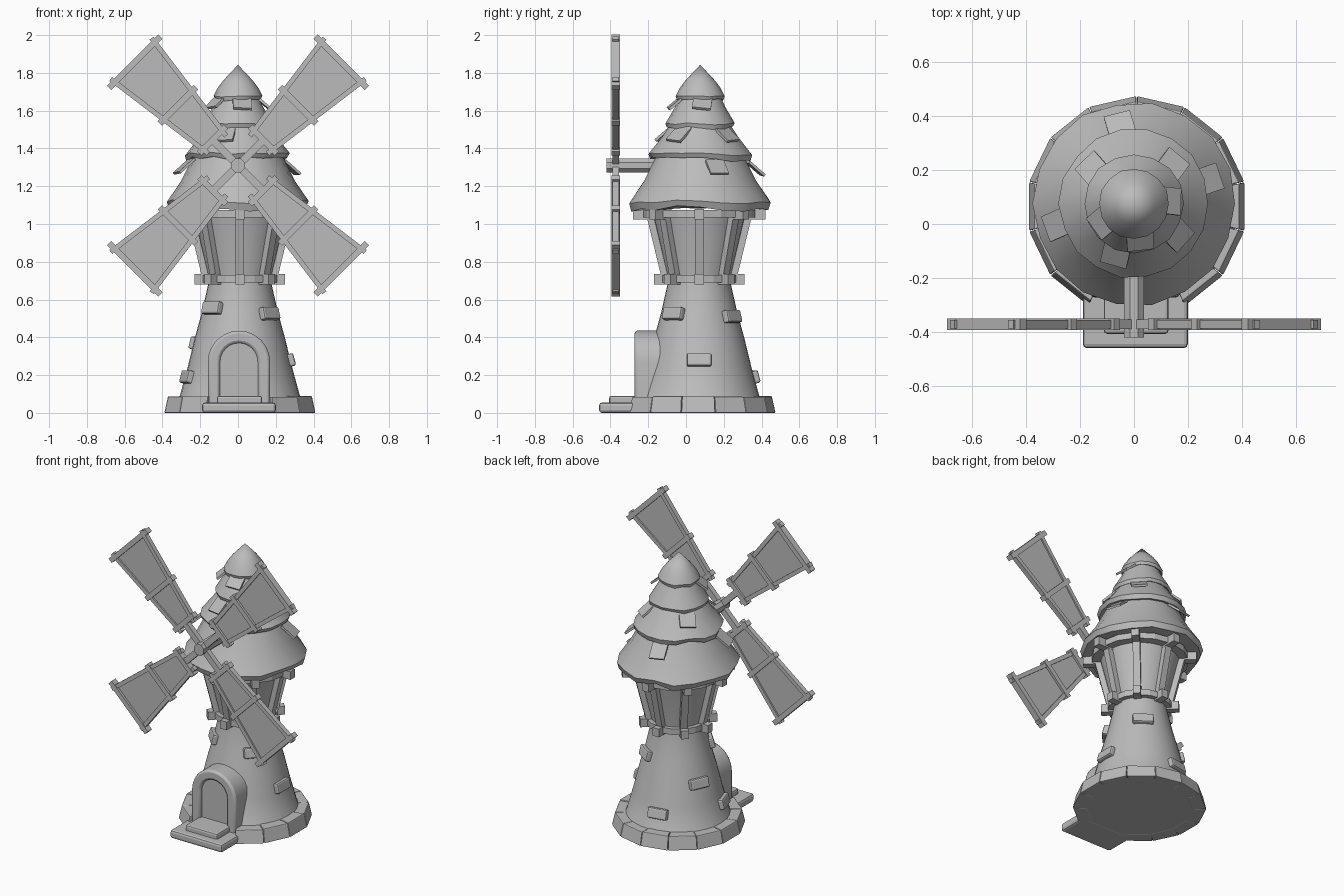
import bpy, bmesh, math, random
from mathutils import Matrix, Vector

if "Cube" in bpy.data.objects:
    bpy.data.objects.remove(bpy.data.objects["Cube"])

random.seed(4)
T, R = Matrix.Translation, Matrix.Rotation
CX, CY = 0.01, 0.07          # tower axis
HUB = Vector((0, -0.372, 1.31))

stone = bpy.data.materials.new("plain grey")
stone.diffuse_color = (0.5, 0.5, 0.5, 1)
stone.use_nodes = True
stone.node_tree.nodes["Principled BSDF"].inputs["Base Color"].default_value = stone.diffuse_color


def finish(name, bm, bevel=0.0, smooth=None):
    bmesh.ops.recalc_face_normals(bm, faces=bm.faces)
    me = bpy.data.meshes.new(name)
    bm.to_mesh(me)
    bm.free()
    me.materials.append(stone)
    ob = bpy.data.objects.new(name, me)
    bpy.context.collection.objects.link(ob)
    if bevel:
        m = ob.modifiers.new("bevel", 'BEVEL')
        m.width, m.segments, m.limit_method = bevel, 2, 'ANGLE'
    if smooth:
        bpy.context.view_layer.objects.active = ob
        ob.select_set(True)
        bpy.ops.object.shade_smooth_by_angle(angle=math.radians(smooth))
        ob.select_set(False)
    return ob


def box(bm, size, mat):
    bmesh.ops.create_cube(bm, size=1, matrix=mat @ Matrix.Diagonal((*size, 1)))


def radial(deg, r, z, tilt=0, cx=CX, cy=CY):
    """Frame on the tower: local x points outwards, z up the slope."""
    return (T((cx, cy, 0)) @ R(math.radians(deg), 4, 'Z') @ T((r, 0, z))
            @ R(math.radians(tilt), 4, 'Y'))


def lathe(name, profile, n, cx=CX, cy=CY, jitter=None, smooth=40):
    """Spin an (r, z) profile; jitter maps profile rows to rim unevenness."""
    bm = bmesh.new()
    rows = []
    offs = [random.uniform(-1, 1) for _ in range(n)]
    for i, (r, z) in enumerate(profile):
        j = (jitter or {}).get(i, 0)
        if r == 0:
            rows.append([bm.verts.new((cx, cy, z))] * n)
            continue
        rows.append([bm.verts.new((cx + (r - j * offs[k] * .5) * math.cos(2 * math.pi * k / n),
                                   cy + (r - j * offs[k] * .5) * math.sin(2 * math.pi * k / n),
                                   z + j * offs[k])) for k in range(n)])
    for a, b in zip(rows, rows[1:]):
        for k in range(n):
            q = [a[k], a[(k + 1) % n], b[(k + 1) % n], b[k]]
            bm.faces.new(list(dict.fromkeys(q)))
    return finish(name, bm, smooth=smooth)


def prism(bm, pts, y0, y1, mat=Matrix()):
    """Extrude an (x, z) outline between two y values."""
    a = [bm.verts.new(mat @ Vector((x, y0, z))) for x, z in pts]
    b = [bm.verts.new(mat @ Vector((x, y1, z))) for x, z in pts]
    bm.faces.new(a)
    bm.faces.new(b[::-1])
    for i in range(len(pts)):
        j = (i + 1) % len(pts)
        bm.faces.new((a[i], b[i], b[j], a[j]))


# Tower body and flared upper storey
lathe("tower_body", [(0, 0.001), (.375, .001), (.345, .05), (.318, .09), (.277, .24),
                     (.238, .40), (.202, .53), (.168, .68), (.165, .72), (0, .72)], 32)
lathe("upper_storey", [(0, .70), (.168, .70), (.172, .74), (.248, 1.06), (0, 1.06)], 32)

# Foundation stones, left open at the doorway
bm = bmesh.new()
N = 14
for k in range(N):
    deg = k * 360 / N
    if abs(deg - 270) < 20:
        continue
    h = math.pi / N * .985
    top = .088 + random.uniform(-.003, .003)
    vs = [bm.verts.new((CX + r * math.cos(math.radians(deg) + s * h),
                        CY - .005 + r * math.sin(math.radians(deg) + s * h), z))
          for s in (-1, 1) for r, z in ((.32, 0), (.41, 0), (.39, top), (.30, top))]
    bm.faces.new(vs[:4])
    bm.faces.new(vs[4:])
    for i in range(4):
        j = (i + 1) % 4
        bm.faces.new((vs[i], vs[j], vs[j + 4], vs[i + 4]))
finish("foundation_stones", bm, bevel=.005)

# Loose bricks on the tower wall: angle, height
bm = bmesh.new()
for deg, z in ((-41, .525), (-137, .555), (0, .28), (55, .51), (100, .19), (156, .37), (-162, .19)):
    r = .318 - (z - .09) * .257
    box(bm, (.04, .13, .068), radial(deg, r + .001, z, -14.5))
finish("wall_bricks", bm, bevel=.01)

# Timber rings with projecting beam ends, and slanted posts between them
for name, r, z, h, reach in (("lower_ring", .20, .71, .04, .24), ("upper_ring", .30, 1.055, .04, .35)):
    lathe(name, [(r - .08, z - h / 2), (r, z - h / 2), (r, z + h / 2), (r - .08, z + h / 2),
                 (r - .08, z - h / 2)], 16, smooth=20)
    bm = bmesh.new()
    for k in range(8):
        box(bm, (.12, .048, .055), radial(45 * k, reach - .06, z - .003))
    finish(name + "_beam_ends", bm)
bm = bmesh.new()
for k in range(8):
    box(bm, (.04, .045, .34), radial(45 * k, .22, .885, 13.6))
finish("slanted_posts", bm)

# Roof tiers with uneven rims
RX, RY = 0, .075
tiers = (("roof_tier_1", [(.235, 1.36), (.30, 1.23), (.376, 1.118), (.362, 1.083), (.24, 1.085)], 18, .018),
         ("roof_tier_2", [(.145, 1.55), (.205, 1.46), (.277, 1.37), (.266, 1.343), (.18, 1.36)], 18, .015),
         ("roof_tier_3", [(.09, 1.71), (.133, 1.62), (.185, 1.53), (.178, 1.508), (.11, 1.53)], 16, .01),
         ("roof_cap", [(0, 1.843), (.078, 1.76), (.108, 1.72), (.13, 1.676), (.124, 1.656), (.07, 1.68)], 16, .005))
for name, prof, n, j in tiers:
    m = len(prof)
    lathe(name, prof, n, RX, RY, {m - 3: j * .6, m - 2: j}, 35)

# Loose shingles sticking out under the tier rims: angle, radius, height
bm = bmesh.new()
for deg, r, z in ((-80, .128, 1.645), (5, .128, 1.645), (-150, .13, 1.65),
                  (-35, .195, 1.475), (45, .20, 1.475), (140, .20, 1.475), (-110, .195, 1.475),
                  (100, .295, 1.295), (195, .295, 1.305), (18, .29, 1.30)):
    box(bm, (.014, .10, .11), radial(deg, r, z, -50, RX, RY) @ R(math.radians(random.uniform(-9, 9)), 4, 'X'))
finish("loose_shingles", bm)


# Arched doorway: frame, recessed door and two steps
def arch(w, base, spring=.27, n=12):
    arc = [(.005 + w * math.cos(math.pi * i / n), spring + w * math.sin(math.pi * i / n)) for i in range(n + 1)]
    return [(.005 + w, base)] + arc + [(.005 - w, base)]


bm = bmesh.new()
out, inn = arch(.165, .03), arch(.10, .03)
prism(bm, out + inn[::-1], -.272, -.06)
finish("door_frame", bm, bevel=.014, smooth=35)
bm = bmesh.new()
prism(bm, arch(.105, .03), -.25, -.08)
finish("door", bm, smooth=35)
bm = bmesh.new()
box(bm, (.39, .22, .055), T((.005, -.35, .0275)))
finish("lower_step", bm, bevel=.015)
bm = bmesh.new()
box(bm, (.24, .17, .06), T((.008, -.322, .06)))
finish("upper_step", bm, bevel=.012)

# Axle and hub
bm = bmesh.new()
bmesh.ops.create_cone(bm, cap_ends=True, segments=8, radius1=.04, radius2=.04, depth=.36,
                      matrix=T((0, -.24, 1.31)) @ R(math.pi / 2, 4, 'X') @ R(math.pi / 8, 4, 'Z'))
finish("axle", bm)


# Four sails; each is laid along local x, then turned about the axle
def bar(bm, mat, p0, p1, w, d):
    a, b = Vector((p0[0], 0, p0[1])), Vector((p1[0], 0, p1[1]))
    ang = math.atan2(b.z - a.z, b.x - a.x)
    box(bm, ((b - a).length, d, w), mat @ T((a + b) / 2) @ R(-ang, 4, 'Y'))


for k in range(4):
    mat = T(HUB) @ R(math.radians(45 + 90 * k), 4, 'Y')
    bm = bmesh.new()
    bar(bm, mat, (.0, 0), (.20, 0), .04, .035)
    for s in (-1, 1):
        bar(bm, mat, (.155, s * .066), (.80, s * .153), .026, .032)
    for u, half in ((.19, .10), (.45, .135), (.773, .192)):
        bar(bm, mat, (u, -half), (u, half), .032, .043)
    finish("sail_frame_%d" % (k + 1), bm)
    bm = bmesh.new()
    prism(bm, [(.19, -.07), (.77, -.149), (.77, .149), (.19, .07)], -.006, .006, mat)
    finish("sail_cloth_%d" % (k + 1), bm)
